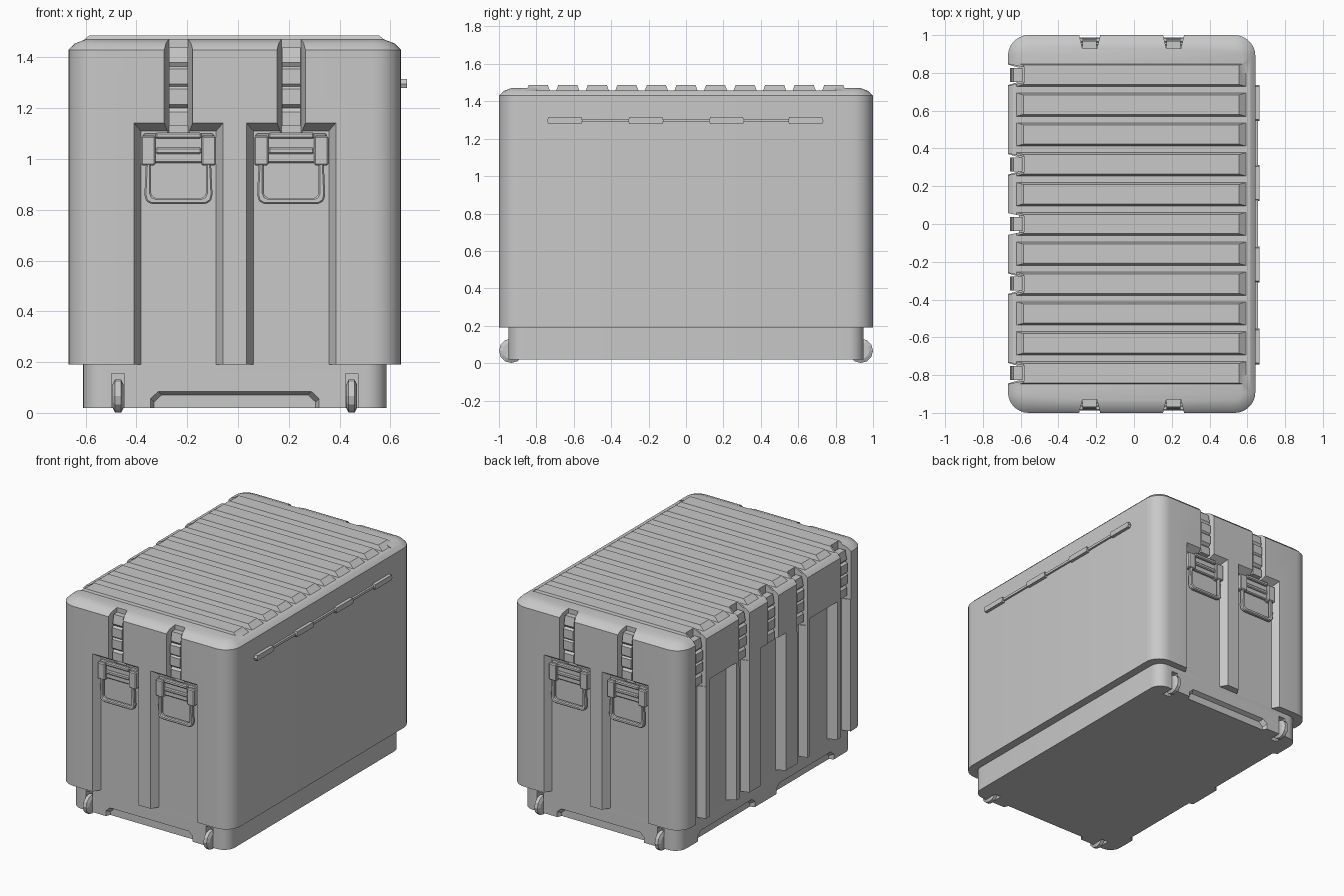
import bpy, bmesh, math

if "Cube" in bpy.data.objects:
    bpy.data.objects.remove(bpy.data.objects["Cube"])

grey = bpy.data.materials.new("case_grey")
grey.diffuse_color = (0.58, 0.58, 0.58, 1)
grey.use_nodes = True
grey.node_tree.nodes["Principled BSDF"].inputs["Base Color"].default_value = grey.diffuse_color
CX = -0.0125                       # centre line of the case
CHANNELS = (CX - 0.222, CX + 0.222)


def place(side, u, d, z):
    """u along a side, d inward from its outer surface, z up."""
    return {"front": (u, -1 + d, z), "back": (u, 1 - d, z),
            "left": (-0.67 + d, u, z), "right": (0.64 - d, u, z)}[side]


def finish(name, bm):
    bmesh.ops.recalc_face_normals(bm, faces=bm.faces)
    me = bpy.data.meshes.new(name)
    bm.to_mesh(me)
    bm.free()
    ob = bpy.data.objects.new(name, me)
    bpy.context.collection.objects.link(ob)
    me.materials.append(grey)
    return ob


def hull(name, pts):
    bm = bmesh.new()
    for p in pts:
        bm.verts.new(p)
    r = bmesh.ops.convex_hull(bm, input=bm.verts)
    bmesh.ops.delete(bm, geom=list({v for v in r["geom_interior"] if isinstance(v, bmesh.types.BMVert)}), context='VERTS')
    bmesh.ops.dissolve_limit(bm, angle_limit=0.01, verts=bm.verts, edges=bm.edges)
    return finish(name, bm)


def loft(name, rings, cap=True):
    bm = bmesh.new()
    loops = [[bm.verts.new(p) for p in r] for r in rings]
    n = len(loops[0])
    for a, b in zip(loops, loops[1:]):
        for i in range(n):
            bm.faces.new((a[i], a[(i + 1) % n], b[(i + 1) % n], b[i]))
    bm.faces.new(loops[0][::-1])
    bm.faces.new(loops[-1])
    return finish(name, bm)


def block(name, side, u0, u1, d0, d1, z0, z1, bevel=0.0):
    ob = hull(name, [place(side, u, d, z) for u in (u0, u1) for d in (d0, d1) for z in (z0, z1)])
    return soften(ob, bevel)


def soften(ob, w):
    if w:
        m = ob.modifiers.new("bevel", 'BEVEL')
        m.width, m.segments, m.limit_method = w, 1, 'ANGLE'
    return ob


def rounded(hx, hy, r, z, inset=0.0, segs=7):
    pts, r2 = [], r - inset
    for q, (sx, sy) in enumerate(((1, 1), (-1, 1), (-1, -1), (1, -1))):
        for i in range(segs + 1):
            a = math.pi / 2 * (q + i / segs)
            pts.append((CX + sx * (hx - r) + r2 * math.cos(a), sy * (hy - r) + r2 * math.sin(a), z))
    return pts


def recess(side, u, wo, wi, depth, z0, zo, zi, start=0.0):
    """Cutter with sloping sides: wo, zo at the surface and wi, zi at full depth."""
    pts = []
    for d in (start - 0.04, start + depth):
        t = (d - start) / depth
        w, top = wo + (wi - wo) * t, zo + (zi - zo) * t
        pts += [place(side, u + s * w, d, z) for s in (-1, 1) for z in (z0, top)]
    return hull("cutter", pts)


def carve(ob, ops):
    for tool, op in ops:
        m = ob.modifiers.new("cut", 'BOOLEAN')
        m.object, m.operation, m.solver = tool, op, 'EXACT'
        tool.hide_render = True
    bpy.context.view_layer.objects.active = ob
    bpy.context.view_layer.update()
    for m in list(ob.modifiers):
        bpy.ops.object.modifier_apply(modifier=m.name)
    for tool, _ in ops:
        bpy.data.objects.remove(tool)


def smooth(ob):
    bpy.ops.object.select_all(action='DESELECT')
    ob.select_set(True)
    bpy.context.view_layer.objects.active = ob
    bpy.ops.object.shade_smooth_by_angle(angle=math.radians(25))


# Main body with a bevelled lid edge
body = loft("case_body", [rounded(0.655, 1, 0.11, z, i) for i, z in
                          ((0, 0.19), (0, 1.43), (0.025, 1.455), (0.07, 1.472))])
ops = [(hull("cutter", [(x, y, z) for x in (-0.8, 0.8) for y in (-0.8, 0.8) for z in (1.457, 1.6)]), 'DIFFERENCE')]
# Lid ridges
for k in range(-5, 6):
    y = k * 0.158
    pts = [(x, y + s * 0.068, 1.44) for x in (-0.645, 0.615) for s in (-1, 1)]
    pts += [(x, y + s * 0.051, 1.487) for x in (-0.585, 0.555) for s in (-1, 1)]
    ops.append((hull("ridge", pts), 'UNION'))
# Front and back channels and latch slots
for side in ("front", "back"):
    for u in CHANNELS:
        ops.append((recess(side, u, 0.176, 0.148, 0.05, 0.1, 1.142, 1.11), 'DIFFERENCE'))
        ops.append((recess(side, u, 0.056, 0.038, 0.07, 1.05, 1.7, 1.7), 'DIFFERENCE'))
# Left side ribs, pockets and latch slots
for y in (-0.79, -0.316, 0, 0.316, 0.79):
    ops.append((recess("left", y, 0.058, 0.04, 0.09, 1.1, 1.7, 1.7), 'DIFFERENCE'))
    if y:
        ops.append((recess("left", y, 0.055, 0.038, 0.06, 0.1, 1.2, 1.2), 'DIFFERENCE'))
for y, w in ((-0.55, 0.15), (0, 0.14), (0.55, 0.15)):
    ops.append((recess("left", y, w, w - 0.035, 0.06, 0.1, 1.142, 1.11), 'DIFFERENCE'))
carve(body, ops)
smooth(body)

# Base with hand-truck recesses and wheel slots
base = loft("base_tray", [rounded(0.5975, 0.95, 0.08, z) for z in (0.02, 0.19)])


def foot_recess(side, u, w, start):
    pts = []
    for d, k in ((start - 0.03, 0.015), (start + 0.03, -0.012)):
        for s in (-1, 1):
            pts += [place(side, u + s * (w + k), d, z) for z in (-0.05, 0.055 + k)]
            pts.append(place(side, u + s * (w - 0.03 + k), d, 0.083 + k))
    return hull("cutter", pts)


ops = []
for side in ("front", "back"):
    ops.append((foot_recess(side, CX, 0.33, 0.05), 'DIFFERENCE'))
    for s in (-1, 1):
        ops.append((block("cutter", side, CX + s * 0.46 - 0.025, CX + s * 0.46 + 0.025, 0, 0.14, -0.1, 0.155), 'DIFFERENCE'))
for s in (-1, 1):
    ops.append((foot_recess("left", s * 0.43, 0.31, 0.06), 'DIFFERENCE'))
carve(base, ops)
smooth(base)

# Wheels
for side in ("front", "back"):
    for s in (-1, 1):
        rings = []
        for du, r in ((-0.022, 0.045), (-0.012, 0.065), (0.012, 0.065), (0.022, 0.045)):
            rings.append([place(side, CX + s * 0.46 + du, 0.065 + r * math.cos(a), 0.066 + r * math.sin(a))
                          for a in (math.tau * i / 12 for i in range(12))])
        loft("wheel", rings)

# Latches
PROFILE = ((0.08, 1.13), (0.02, 1.13), (0.02, 1.185), (0.032, 1.2), (0.014, 1.215), (0.014, 1.275),
           (0.024, 1.285), (0.014, 1.295), (0.014, 1.355), (0.03, 1.365), (0.02, 1.38), (0.032, 1.44), (0.08, 1.44))


def latch(side, u):
    loft("latch", [[place(side, u + s * 0.037, d, z) for d, z in PROFILE] for s in (-1, 1)])


for y in (-0.79, -0.316, 0, 0.316, 0.79):
    latch("left", y)


# Drop handles
def handle(side, u):
    block("handle_plate", side, u - 0.14, u + 0.14, 0.03, 0.055, 0.985, 1.1, 0.006)
    block("handle_top_bar", side, u - 0.09, u + 0.09, 0.012, 0.04, 1.08, 1.105, 0.006)
    block("handle_mid_bar", side, u - 0.09, u + 0.09, 0.018, 0.04, 1.02, 1.045, 0.006)
    for s in (-1, 1):
        block("handle_ear", side, u + s * 0.09, u + s * 0.147, 0.01, 0.055, 0.975, 1.09, 0.006)
    half = [(0.128, 0.99), (0.134, 0.86), (0.128, 0.835), (0.108, 0.823)]
    inner = [(0.09, 0.847), (0.102, 0.852), (0.108, 0.865), (0.108, 0.99)]
    right = half[::-1]
    outline = ([(-x, z) for x, z in half] + right +
               inner[::-1] + [(-x, z) for x, z in inner])
    ring = loft("handle_grip", [[place(side, u + x, d, z) for x, z in outline] for d in (0.012, 0.04)])
    soften(ring, 0.006)


for side in ("front", "back"):
    for u in CHANNELS:
        latch(side, u)
        handle(side, u)

# Hinge on the right side
for y in (-0.648, -0.215, 0.217, 0.64):
    pts = [place("right", y + s * w, d, z) for s in (-1, 1) for d in (-0.025, 0.02)
           for w, z in ((0.088, 1.279), (0.095, 1.295), (0.088, 1.315))]
    hull("hinge_leaf", pts)
block("hinge_rod", "right", -0.6, 0.6, -0.016, 0.01, 1.289, 1.306)
